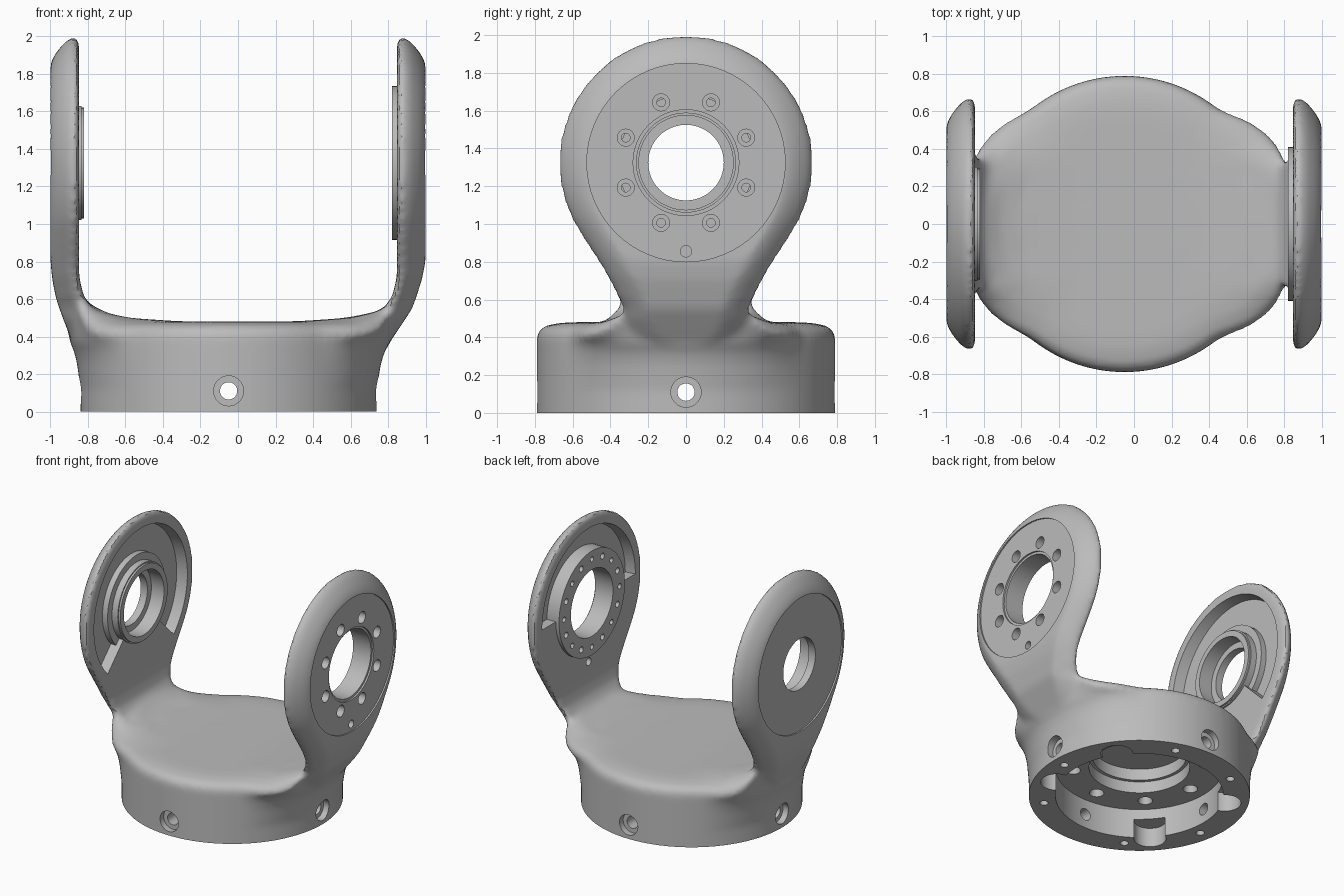
import bpy, bmesh, math
from mathutils import Vector

cube = bpy.data.objects.get("Cube")
if cube:
    bpy.data.objects.remove(cube, do_unlink=True)

AXIS_Z = 1.325    # height of the pivot axis
DISC_R = 0.675    # radius of the arm heads
BASE_X = -0.05    # centre of the round base
BASE_R = 0.79


def interp(table, v):
    for (a, fa), (b, fb) in zip(table, table[1:]):
        if v <= b:
            k = max(0, (v - a) / (b - a))
            return fa + (fb - fa) * k
    return table[-1][1]


def smoothstep(a, b, v):
    k = min(1, max(0, (v - a) / (b - a)))
    return k * k * (3 - 2 * k)


def loft(bm, rings, caps=True):
    rows = [[bm.verts.new(p) for p in ring] for ring in rings]
    n = len(rows[0])
    for a, b in zip(rows, rows[1:]):
        for i in range(n):
            j = (i + 1) % n
            bm.faces.new((a[i], a[j], b[j], b[i]))
    if caps:
        bm.faces.new(rows[0])
        bm.faces.new(rows[-1])
    return rows


def cylinder(bm, p0, p1, r0, r1=None, seg=64):
    p0, p1 = Vector(p0), Vector(p1)
    m = (p1 - p0).to_track_quat('Z', 'Y').to_matrix().to_4x4()
    m.translation = (p0 + p1) / 2
    bmesh.ops.create_cone(bm, cap_ends=True, segments=seg, radius1=r0,
                          radius2=r0 if r1 is None else r1,
                          depth=(p1 - p0).length, matrix=m)


def make_object(name, bm):
    bmesh.ops.recalc_face_normals(bm, faces=bm.faces)
    mesh = bpy.data.meshes.new(name)
    bm.to_mesh(mesh)
    bm.free()
    ob = bpy.data.objects.new(name, mesh)
    bpy.context.collection.objects.link(ob)
    return ob


def apply(ob, mod):
    bpy.context.view_layer.objects.active = ob
    bpy.ops.object.modifier_apply(modifier=mod.name)


# Round base with a crowned top that flares and rises towards the arms
FLARE = {-1: [(0.12, 0), (0.3, 0.025), (0.4, 0.07), (0.5, 0.1)],
         1: [(0.12, 0), (0.3, 0.03), (0.43, 0.11), (0.5, 0.16)]}
RISE = [(0.3, 0), (0.6, 0.02), (0.75, 0.06), (0.82, 0.12), (0.86, 0.18)]


def base_radius(a, z):
    c = math.cos(a)
    return BASE_R + interp(FLARE[1 if c > 0 else -1], z) * smoothstep(0.6, 0.92, abs(c))


def top_height(x, y):
    return 0.48 + interp(RISE, abs(x)) * (1 - smoothstep(0.3, 0.55, abs(y)))


def build_base(bm):
    angles = [math.tau * i / 128 for i in range(128)]
    rings = []
    for z in (-0.08, 0.04, 0.12, 0.2, 0.26, 0.32, 0.37):
        rings.append([(BASE_X + base_radius(a, z) * math.cos(a),
                       base_radius(a, z) * math.sin(a), z) for a in angles])
    rim = [(0, 0.075, 1), (0.015, 0.04, 1), (0.05, 0.018, 1), (0.12, 0.004, 1)]
    for inset, drop, k in rim + [(0.12, 0, k / 8) for k in range(7, 0, -1)]:
        ring = []
        for a in angles:
            r = (base_radius(a, 0.46) - inset) * k
            x, y = BASE_X + r * math.cos(a), r * math.sin(a)
            ring.append((x, y, top_height(x, y) - drop))
        rings.append(ring)
    loft(bm, rings)


# Arms: round heads running down through a neck into the base
INNER = [(0.3, 0.7), (0.55, 0.78), (0.62, 0.825), (0.72, 0.848)]
OUTER = {-1: [(0.3, 0.85), (0.4, 0.895), (0.5, 0.935), (0.6, 0.97), (0.7, 0.99), (0.8, 1)],
         1: [(0.3, 0.76), (0.43, 0.85), (0.55, 0.93), (0.7, 0.98), (0.8, 1)]}
NECK = [(0.3, 0.2), (0.42, 0.3), (0.5, 0.335), (0.56, 0.342), (0.66, 0.385),
        (0.79, 0.458), (0.9, 0.53), (0.98, 0.58)]
LAYERS = [(0, 0.03), (0.08, 0.006), (0.2, 0), (0.5, 0.03), (0.8, 0.085), (1, 0.14)]


def build_arm(bm, side):
    outline = []
    for i in range(40):
        a = math.radians(89 - 3 * i)
        outline.append((DISC_R * math.cos(a), AXIS_Z + DISC_R * math.sin(a)))
    z = outline[-1][1] - 0.03
    while z > 0.3:
        outline.append((interp(NECK, z), z))
        z -= 0.03
    rings = []
    for t, inset in LAYERS:
        half = []
        for y, z in outline:
            if z > AXIS_Z:
                k = 1 - inset / DISC_R
                y, z = y * k, AXIS_Z + (z - AXIS_Z) * k
            else:
                y -= inset
            xi, xo = interp(INNER, z), interp(OUTER[side], z)
            half.append((side * (xi + (xo - xi) * t), y, z))
        rings.append(half + [(x, -y, z) for x, y, z in reversed(half)])
    rows = loft(bm, rings, caps=False)
    n = len(rows[0])
    for row in (rows[0], rows[-1]):
        for i in range(n // 2 - 1):
            bm.faces.new((row[i], row[i + 1], row[n - 2 - i], row[n - 1 - i]))


bm = bmesh.new()
build_base(bm)
for side in (-1, 1):
    build_arm(bm, side)
yoke = make_object("fork_yoke", bm)

# Melt the three parts together into one casting
mod = yoke.modifiers.new("blend", 'REMESH')
mod.mode = 'VOXEL'
mod.voxel_size = 0.02
apply(yoke, mod)
mod = yoke.modifiers.new("soften", 'SMOOTH')
mod.factor = 0.5
mod.iterations = 8
apply(yoke, mod)


def combine(operation, build):
    bm = bmesh.new()
    build(bm)
    tool = make_object("tool", bm)
    tool.hide_render = True
    before = len(yoke.data.vertices)
    for solver in ('MANIFOLD', 'EXACT'):
        mod = yoke.modifiers.new("cut", 'BOOLEAN')
        mod.operation = operation
        mod.object = tool
        mod.solver = solver
        apply(yoke, mod)
        if len(yoke.data.vertices) != before:
            break
    bpy.data.objects.remove(tool, do_unlink=True)


def axle(bm, x0, x1, r, r1=None):
    cylinder(bm, (x0, 0, AXIS_Z), (x1, 0, AXIS_Z), r, r1)


def pocket(bm, side, floor, start, end):
    rings = []
    for i in range(61):
        a = math.radians(start + (end - start) * i / 60)
        corners = [(0.1, floor), (0.565, floor), (0.59, 0.8), (0.1, 0.8)]
        rings.append([(side * x, r * math.cos(a), AXIS_Z + r * math.sin(a)) for r, x in corners])
    loft(bm, rings)


def arm_holes(bm, x0, x1, r, offset, radius=0.345):
    for i in range(8):
        a = math.radians(offset + 45 * i)
        y, z = radius * math.cos(a), AXIS_Z + radius * math.sin(a)
        cylinder(bm, (x0, y, z), (x1, y, z), r, seg=24)


def upright_holes(bm, angles, radius, r, z0, z1, r1=None):
    for deg in angles:
        a = math.radians(deg)
        x, y = BASE_X + radius * math.cos(a), radius * math.sin(a)
        cylinder(bm, (x, y, z0), (x, y, z1), r, r1, seg=32)


def side_holes(bm, r, near, far):
    for i in range(4):
        d = Vector((math.cos(i * math.pi / 2), math.sin(i * math.pi / 2), 0))
        c = Vector((BASE_X, 0, 0.11))
        cylinder(bm, c + d * near, c + d * far, r, seg=32)


def centre_bore(bm, r, z):
    cylinder(bm, (BASE_X, 0, -0.2), (BASE_X, 0, z), r, seg=96)


# Flat spot faces outside, crescent pockets inside
combine('DIFFERENCE', lambda b: (axle(b, -1.1, -0.988, 0.525), axle(b, 0.988, 1.1, 0.525)))
combine('DIFFERENCE', lambda b: (pocket(b, -1, 0.93, -45, 225), pocket(b, 1, 0.925, 0, 180)))
# Bearing bosses
combine('UNION', lambda b: (axle(b, -0.955, -0.885, 0.36), axle(b, 0.955, 0.82, 0.41)))
combine('UNION', lambda b: (axle(b, -0.96, -0.835, 0.305), ))
combine('UNION', lambda b: (axle(b, -0.957, -0.82, 0.295), ))
# Axle bores
combine('DIFFERENCE', lambda b: (axle(b, -0.93, -0.7, 0.25), axle(b, 0.7, 1.1, 0.262)))
combine('DIFFERENCE', lambda b: (axle(b, -1.1, -0.75, 0.2), axle(b, 0.975, 1.15, 0.28)))
# Bolt circle, ring holes and locating hole of the left arm
combine('DIFFERENCE', lambda b: arm_holes(b, 0.925, 1.1, 0.045, 22.5))
combine('DIFFERENCE', lambda b: arm_holes(b, 0.75, 1.05, 0.023, 22.5))
combine('DIFFERENCE', lambda b: arm_holes(b, 0.75, 0.87, 0.02, 0))
combine('DIFFERENCE', lambda b: cylinder(b, (0.7, 0, 0.855), (1.1, 0, 0.855), 0.03, seg=24))
# Underside: flat foot, stepped recess, notches and screw holes
combine('DIFFERENCE', lambda b: cylinder(b, (0, 0, -0.5), (0, 0, 0), 2))
combine('DIFFERENCE', lambda b: centre_bore(b, 0.6, 0.23))
combine('DIFFERENCE', lambda b: centre_bore(b, 0.36, 0.32))
combine('DIFFERENCE', lambda b: centre_bore(b, 0.335, 0.41))
combine('DIFFERENCE', lambda b: upright_holes(b, (-137, -22, 35, 150), 0.62, 0.115, -0.1, 0.15))
combine('DIFFERENCE', lambda b: upright_holes(b, range(0, 360, 45), 0.475, 0.06, 0.2, 0.3, 0.035))
combine('DIFFERENCE', lambda b: upright_holes(b, (-1, -49, -121, -169, 72, 120), 0.69, 0.03, -0.1, 0.08))
# Counterbored holes around the base wall
combine('DIFFERENCE', lambda b: side_holes(b, 0.08, 0.74, 0.95))
combine('DIFFERENCE', lambda b: side_holes(b, 0.046, 0.5, 0.9))

# Cast grey finish
grey = bpy.data.materials.new("cast_grey")
grey.use_nodes = True
colour = (0.5, 0.5, 0.5, 1)
grey.diffuse_color = colour
grey.node_tree.nodes["Principled BSDF"].inputs["Base Color"].default_value = colour
yoke.data.materials.clear()
yoke.data.materials.append(grey)
for o in bpy.context.selected_objects:
    o.select_set(False)
yoke.select_set(True)
bpy.context.view_layer.objects.active = yoke
bpy.ops.object.shade_smooth_by_angle(angle=math.radians(32))
